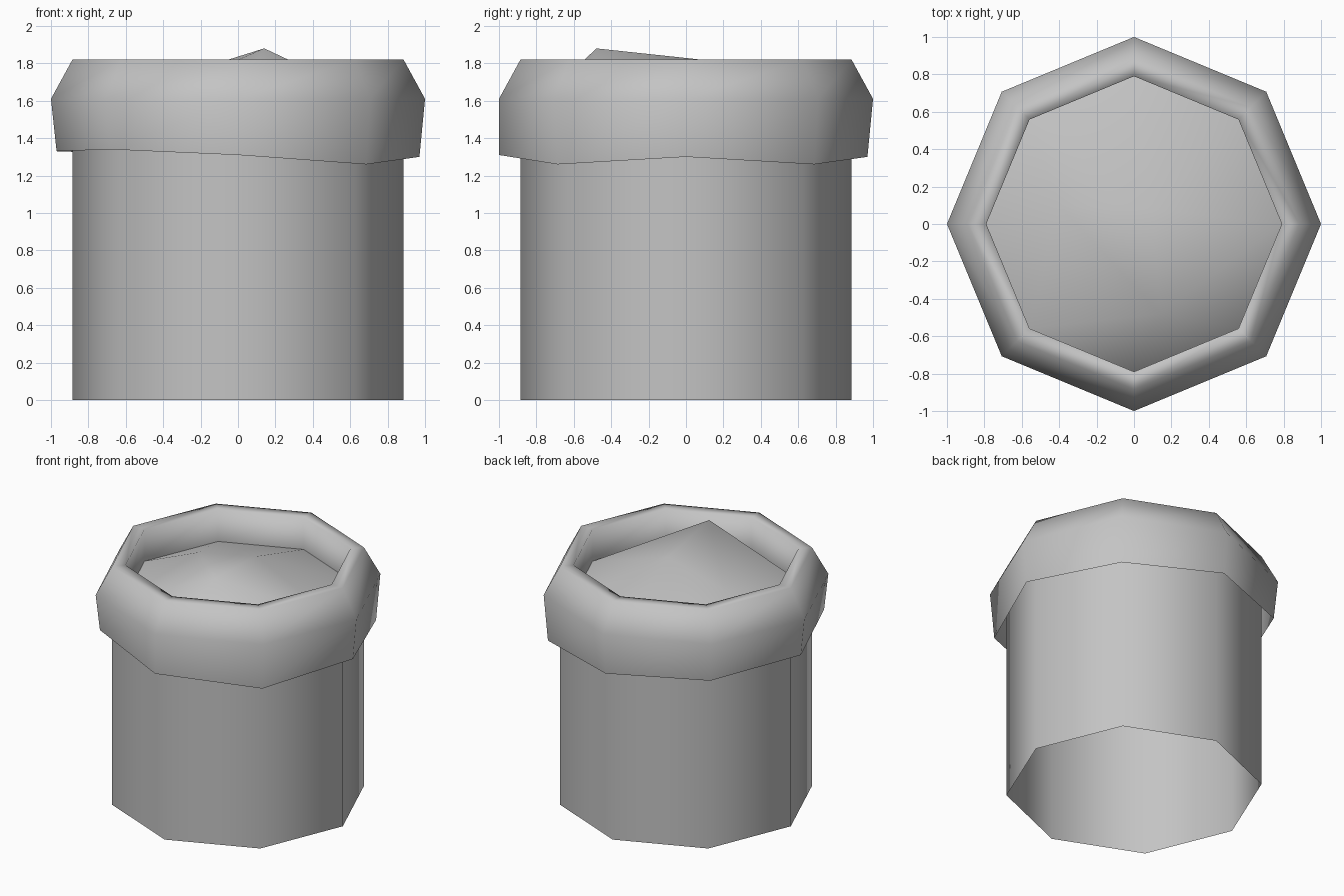
import bpy
from math import cos, sin, pi

SIDES = 8

if "Cube" in bpy.data.objects:
    bpy.data.objects.remove(bpy.data.objects["Cube"], do_unlink=True)

grey = bpy.data.materials.new("plain grey")
grey.use_nodes = True
grey.diffuse_color = (0.55, 0.55, 0.55, 1)
grey.node_tree.nodes["Principled BSDF"].inputs["Base Color"].default_value = grey.diffuse_color


def ring(radius, heights):
    """Octagon of points; one height for all or one per corner."""
    if not isinstance(heights, list):
        heights = [heights] * SIDES
    return [(radius * cos(2 * pi * i / SIDES), radius * sin(2 * pi * i / SIDES), z)
            for i, z in enumerate(heights)]


def add_mesh(name, verts, faces):
    mesh = bpy.data.meshes.new(name)
    mesh.from_pydata(verts, [], faces)
    mesh.materials.append(grey)
    mesh.shade_smooth()
    obj = bpy.data.objects.new(name, mesh)
    bpy.context.collection.objects.link(obj)
    return obj


def loft(name, rings):
    """Join successive octagons with quads, leaving the ends open."""
    faces = []
    for k in range(len(rings) - 1):
        for i in range(SIDES):
            a, b = k * SIDES + i, k * SIDES + (i + 1) % SIDES
            faces.append((a, b, b + SIDES, a + SIDES))
    return add_mesh(name, [p for r in rings for p in r], faces)


# Open tube
loft("tube_wall", [ring(0.885, 0), ring(0.885, 1.6)])

# Collar shell with an uneven lower edge
hem = ring(0.97, [1.30, 1.26, 1.30, 1.32, 1.33, 1.34, 1.31, 1.26])
hem[6] = (0, -1.0, 1.31)
loft("collar", [hem, ring(1.0, 1.61), ring(0.885, 1.82), ring(0.79, 1.82), ring(0.79, 1.57)])

# Lopsided mound filling the mouth
back, left, peak = SIDES, SIDES + 1, SIDES + 2
mound = ring(0.79, 1.575) + [(0.1, 0.08, 1.82), (-0.4, 0.1, 1.71), (0.14, -0.48, 1.88)]
owner = [back, back, back, left, left, peak, peak, peak]
faces = [(i, (i + 1) % SIDES, top) for i, top in enumerate(owner)]
# Bridges between the three summits
faces += [(3, left, back), (5, peak, left), (0, back, peak), (back, left, peak)]
add_mesh("mound", mound, faces)
